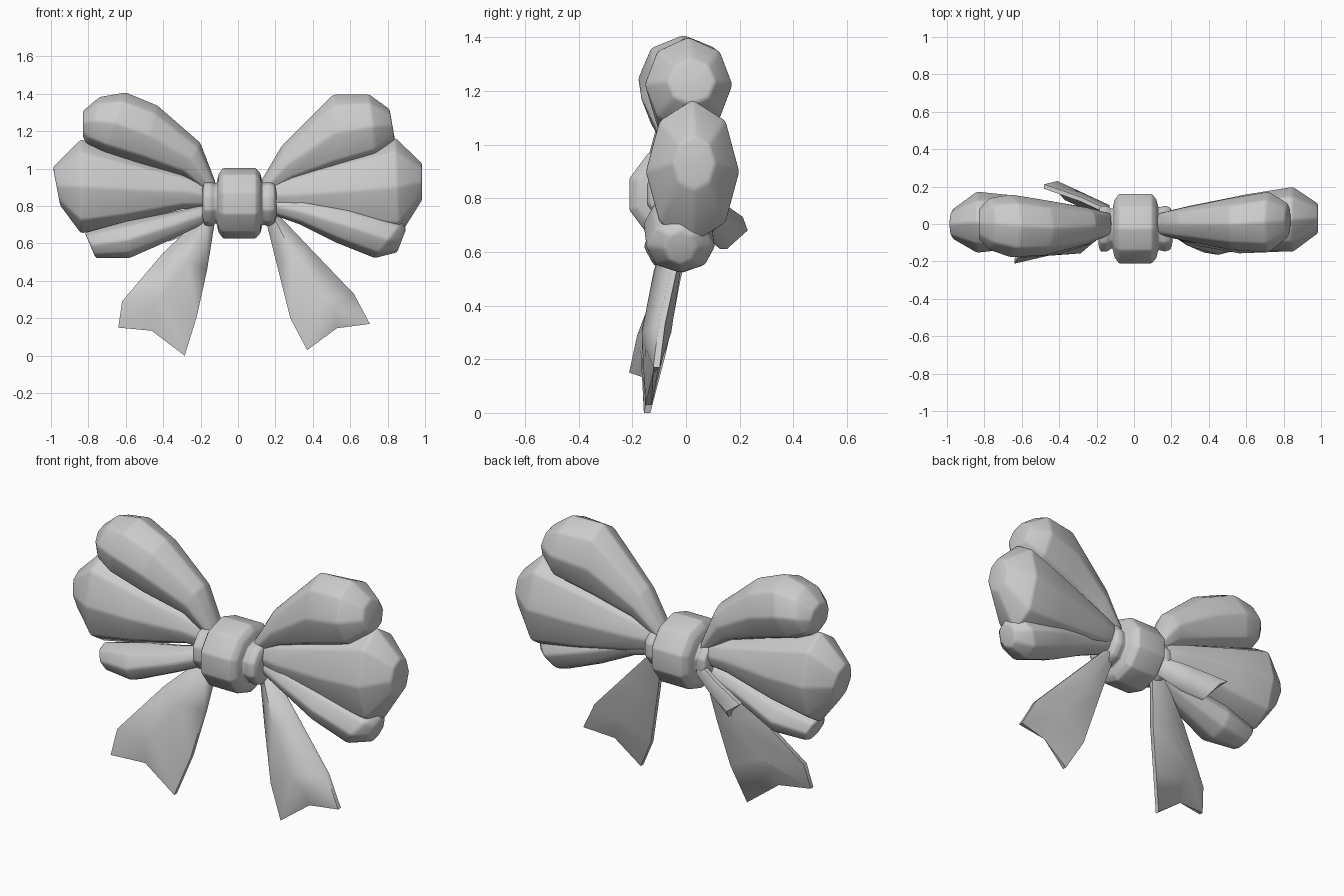
import bpy, bmesh, math
from mathutils import Vector

if "Cube" in bpy.data.objects:
    bpy.data.objects.remove(bpy.data.objects["Cube"])

satin = bpy.data.materials.new("grey satin")
satin.diffuse_color = (0.6, 0.6, 0.6, 1)
satin.use_nodes = True
satin.node_tree.nodes["Principled BSDF"].inputs["Base Color"].default_value = satin.diffuse_color


def loft(name, rings, bevel):
    """Skin a closed surface over equal-length rings of points."""
    bm = bmesh.new()
    vs = [[bm.verts.new(p) for p in r] for r in rings]
    n = len(vs[0])
    for a, b in zip(vs, vs[1:]):
        for i in range(n):
            j = (i + 1) % n
            bm.faces.new((a[i], a[j], b[j], b[i]))
    # Fan caps follow notched as well as rounded ends
    for r in (vs[0], vs[-1]):
        c = bm.verts.new(sum((v.co for v in r), Vector()) / n)
        for i in range(n):
            bm.faces.new((r[i], r[(i + 1) % n], c))
    bmesh.ops.recalc_face_normals(bm, faces=bm.faces)
    return finish(name, bm, bevel)


def finish(name, bm, bevel):
    me = bpy.data.meshes.new(name)
    bm.to_mesh(me)
    bm.free()
    me.materials.append(satin)
    ob = bpy.data.objects.new(name, me)
    bpy.context.collection.objects.link(ob)
    bpy.ops.object.select_all(action='DESELECT')
    ob.select_set(True)
    bpy.context.view_layer.objects.active = ob
    bpy.ops.object.shade_smooth_by_angle(angle=math.radians(65))
    if bevel:
        m = ob.modifiers.new("soft edges", 'BEVEL')
        m.width = bevel
        m.segments = 2
        m.limit_method = 'ANGLE'
        m.angle_limit = math.radians(12)
    return ob


def lobe(name, stations):
    """Puffy fold; station = upper x, z, lower x, z, centre y, half depth."""
    rings = []
    for ux, uz, lx, lz, y, h in stations:
        ring = []
        for k in range(8):
            a = math.tau * k / 8
            c, s = math.cos(a), math.sin(a)
            ring.append(((ux + lx) / 2 + c * (ux - lx) / 2, y + h * s,
                         (uz + lz) / 2 + c * (uz - lz) / 2))
        rings.append(ring)
    return loft(name, rings, 0.012)


def tail(name, stations, edge=0.012):
    """Ridged ribbon; station = outer edge, ridge, inner edge, half depth."""
    rings = []
    for a, m, b, t in stations:
        rings.append([Vector(p) + Vector((0, d, 0)) for p, d in
                      ((a, -edge), (m, -t), (b, -edge), (b, edge), (m, t), (a, edge))])
    return loft(name, rings, 0)


# Right loop
lobe("right_upper_loop", [
    (.12, .93, .14, .84, 0, .06), (.23, 1.12, .30, .93, 0, .09),
    (.51, 1.40, .52, .98, 0, .14), (.70, 1.40, .74, 1.05, .01, .165),
    (.81, 1.32, .84, 1.15, .02, .09)])
lobe("right_middle_loop", [
    (.13, .92, .13, .79, 0, .06), (.30, .98, .30, .74, 0, .10),
    (.60, 1.09, .60, .67, .01, .15), (.84, 1.17, .86, .63, .025, .175),
    (.985, 1.03, .985, .83, .03, .08)])
lobe("right_lower_loop", [
    (.13, .86, .13, .77, 0, .05), (.35, .84, .33, .70, -.03, .09),
    (.60, .80, .53, .60, -.03, .13), (.88, .72, .73, .52, -.02, .13),
    (.90, .68, .85, .55, -.02, .06)])

# Left loop
lobe("left_upper_loop", [
    (-.12, .93, -.13, .84, 0, .06), (-.20, 1.14, -.30, .96, -.01, .10),
    (-.43, 1.34, -.52, 1.02, -.02, .15), (-.60, 1.41, -.72, 1.08, -.01, .17),
    (-.74, 1.385, -.81, 1.13, 0, .14), (-.83, 1.31, -.83, 1.17, 0, .08)])
lobe("left_middle_loop", [
    (-.13, .92, -.13, .79, 0, .06), (-.30, .98, -.30, .78, .01, .09),
    (-.60, 1.08, -.60, .70, .01, .14), (-.84, 1.16, -.84, .65, .01, .165),
    (-.99, 1.01, -.95, .80, .0, .08)])
lobe("left_lower_loop", [
    (-.13, .82, -.13, .72, 0, .05), (-.35, .77, -.33, .63, -.03, .09),
    (-.60, .72, -.58, .52, -.03, .13), (-.82, .66, -.76, .52, -.02, .08)])

# Hanging tails with notched ends
tail("right_tail", [
    ((.21, 0, .76), (.18, 0, .76), (.14, 0, .76), .04),
    ((.40, -.04, .56), (.30, -.07, .53), (.205, -.05, .50), .05),
    ((.62, -.09, .33), (.45, -.11, .30), (.28, -.10, .20), .055),
    ((.705, -.11, .17), (.51, -.12, .24), (.37, -.14, .03), .03)])
tail("left_tail", [
    ((-.20, 0, .74), (-.17, 0, .74), (-.12, 0, .74), .04),
    ((-.40, -.07, .55), (-.27, -.07, .50), (-.165, -.05, .46), .05),
    ((-.62, -.17, .29), (-.42, -.11, .31), (-.22, -.09, .21), .055),
    ((-.64, -.20, .15), (-.46, -.14, .25), (-.285, -.145, .0), .03)])
tail("back_tail", [
    ((-.13, .06, .82), (-.13, .07, .77), (-.13, .05, .72), .03),
    ((-.28, .13, .78), (-.28, .14, .71), (-.26, .09, .65), .03),
    ((-.48, .20, .73), (-.41, .21, .68), (-.37, .14, .61), .02)])

# Knot band with flared collars, turned around the x axis
profile = [(-.19, .09), (-.18, .125), (-.145, .125), (-.115, .105), (-.105, .155),
           (-.08, .19), (.095, .19), (.12, .16), (.13, .115), (.165, .125),
           (.195, .115), (.205, .08)]
knot_rings = []
for x, r in profile:
    knot_rings.append([(x, -.025 + 1.03 * r * math.cos(math.tau * (k + .5) / 10),
                        .815 + r * math.sin(math.tau * (k + .5) / 10))
                       for k in range(10)])
loft("knot", knot_rings, 0.008)
